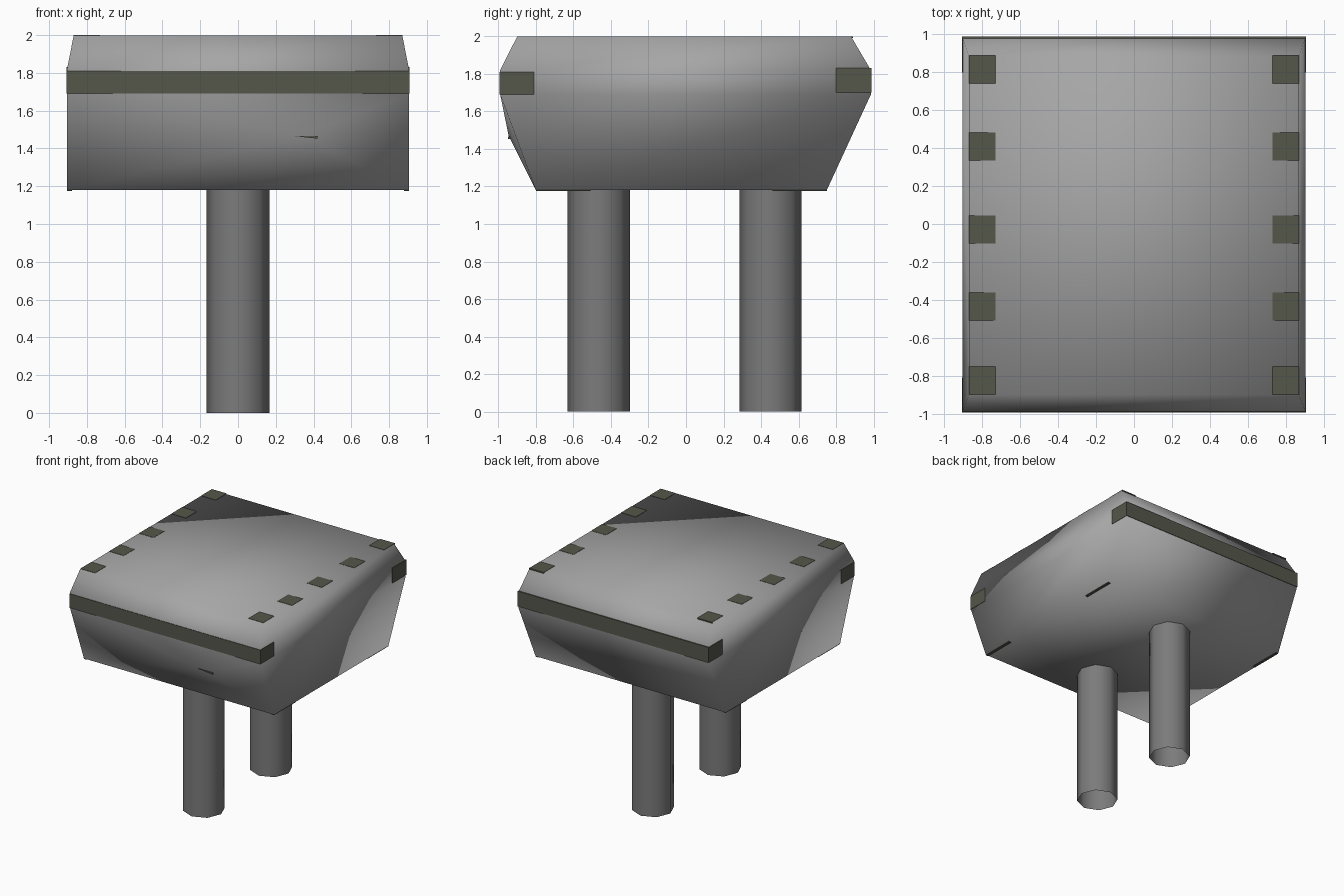
import bpy, bmesh, math
from mathutils import Vector

if "Cube" in bpy.data.objects:
    bpy.data.objects.remove(bpy.data.objects["Cube"])


def material(name, rgb):
    m = bpy.data.materials.new(name)
    m.diffuse_color = (*rgb, 1)
    m.use_nodes = True
    m.node_tree.nodes["Principled BSDF"].inputs["Base Color"].default_value = m.diffuse_color
    return m


SHELL = material("light grey", (0.38, 0.38, 0.38))
POST = material("mid grey", (0.2, 0.2, 0.2))
TRIM = material("dark olive", (0.09, 0.095, 0.07))


def finish(name, bm, mat, smooth=False):
    bmesh.ops.recalc_face_normals(bm, faces=bm.faces)
    me = bpy.data.meshes.new(name)
    bm.to_mesh(me)
    bm.free()
    me.materials.append(mat)
    for p in me.polygons:
        p.use_smooth = smooth
    ob = bpy.data.objects.new(name, me)
    bpy.context.collection.objects.link(ob)
    return ob


def box(name, lo, hi, mat=TRIM):
    bm = bmesh.new()
    bmesh.ops.create_cube(bm, size=1)
    lo, hi = Vector(lo), Vector(hi)
    for v in bm.verts:
        v.co = (lo + hi) / 2 + v.co * (hi - lo)
    return finish(name, bm, mat)


# Shell: stacked rectangular sections (z, half width, front y, back y)
sections = [(1.18, 0.905, -0.80, 0.75), (1.69, 0.905, -0.99, 0.985),
            (1.82, 0.905, -0.99, 0.985), (1.998, 0.87, -0.90, 0.88)]
bm = bmesh.new()
rings = [[bm.verts.new(c) for c in ((-w, f, z), (w, f, z), (w, b, z), (-w, b, z))]
         for z, w, f, b in sections]
bm.faces.new(rings[0][::-1])
bm.faces.new(rings[-1])
for k, (a, b) in enumerate(zip(rings, rings[1:])):
    for i in range(4):
        j = (i + 1) % 4
        face = bm.faces.new((a[i], a[j], b[j], b[i]))
        if k == 0 and i == 0:
            lower_front = face
# Shallow bulge on the lower front
peak = bmesh.ops.poke(bm, faces=[lower_front])["verts"][0]
peak.co = (0.35, -0.945, 1.47)
finish("shell", bm, SHELL, True)

# Front and back bumper strips, flush with the shell sides
box("front_strip", (-0.908, -0.994, 1.69), (0.908, -0.81, 1.81))
box("back_strip", (-0.908, 0.80, 1.70), (0.908, 0.989, 1.83))

# Two rows of pads on the top
for side in (-1, 1):
    for y in (-0.825, -0.435, -0.03, 0.41, 0.815):
        box("top_pad", (side * 0.80 - 0.07, y - 0.074, 1.99),
            (side * 0.80 + 0.07, y + 0.074, 2.0))
    # Thin slivers under the bottom corners
    for y0, y1 in ((-0.80, -0.51), (0.46, 0.75)):
        box("bottom_sliver", (side * 0.892 - 0.012, y0, 1.176),
            (side * 0.892 + 0.012, y1, 1.184))

# Small pointed chip on the lower front
bm = bmesh.new()
outline = ((0.28, 1.467), (0.42, 1.452), (0.42, 1.467))
front = [bm.verts.new((x, -0.948, z)) for x, z in outline]
back = [bm.verts.new((x, -0.90, z)) for x, z in outline]
bm.faces.new(front)
bm.faces.new(back)
for i in range(3):
    j = (i + 1) % 3
    bm.faces.new((front[i], front[j], back[j], back[i]))
finish("front_chip", bm, TRIM)

# Open-ended eight-sided posts
for name, y in (("front_post", -0.465), ("back_post", 0.45)):
    bm = bmesh.new()
    bmesh.ops.create_cone(bm, cap_ends=False, segments=8, radius1=0.166,
                          radius2=0.166, depth=1.22)
    bmesh.ops.translate(bm, verts=bm.verts, vec=(0, y, 0.61))
    finish(name, bm, POST, True)
